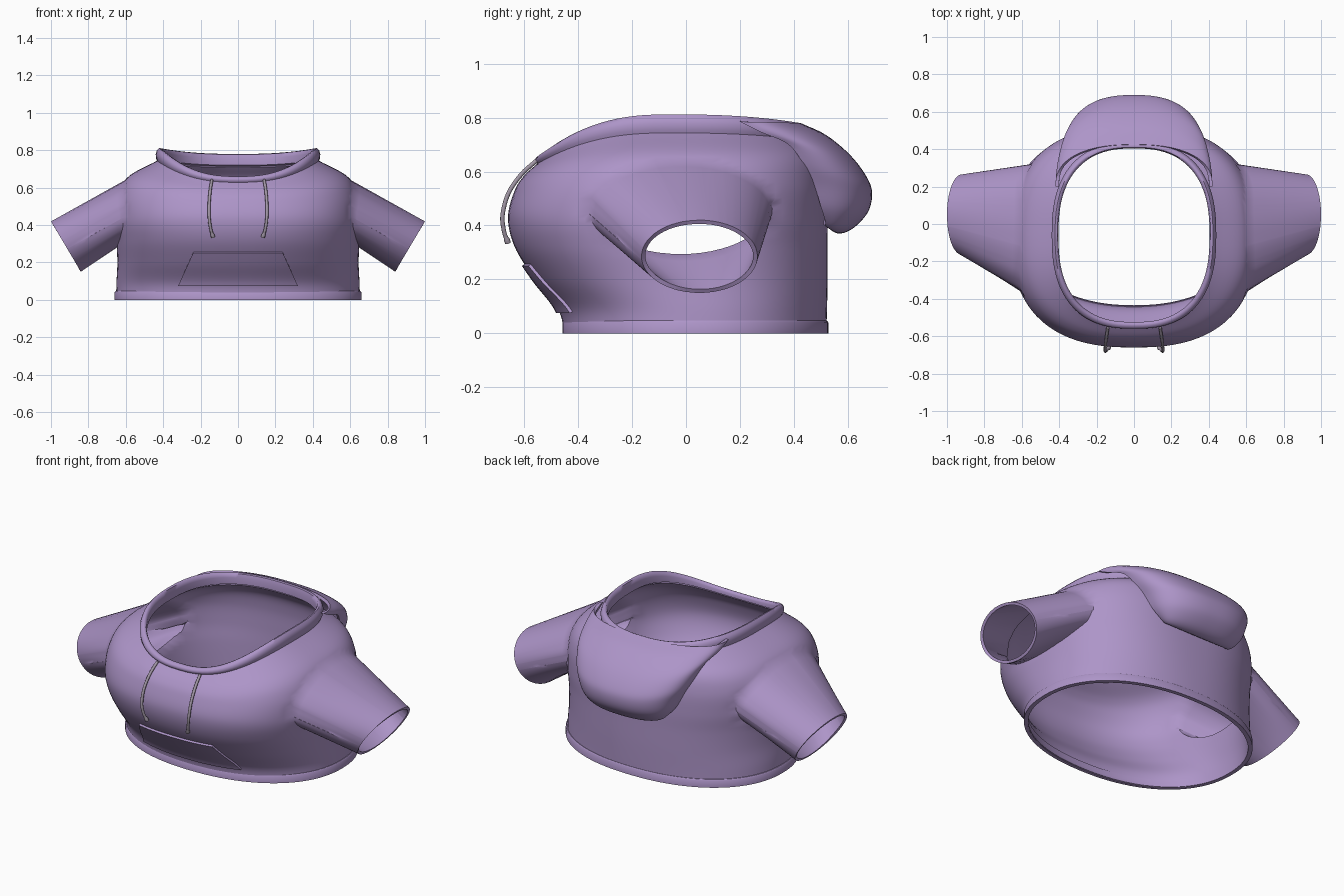
import bpy, bmesh, math
from mathutils import Vector
from mathutils.bvhtree import BVHTree

if "Cube" in bpy.data.objects:
    bpy.data.objects.remove(bpy.data.objects["Cube"])


def material(name, rgb):
    m = bpy.data.materials.new(name)
    m.diffuse_color = (*rgb, 1)
    m.use_nodes = True
    m.node_tree.nodes["Principled BSDF"].inputs["Base Color"].default_value = m.diffuse_color
    return m


cloth = material("purple_cloth", (0.42, 0.30, 0.58))
cord_mat = material("grey_cord", (0.36, 0.31, 0.38))


def spline(rows, t):
    """Catmull-Rom through rows of numbers, t in 0..1"""
    f = t * (len(rows) - 1)
    i = min(int(f), len(rows) - 2)
    f -= i
    b, c = rows[i], rows[i + 1]
    a = rows[i - 1] if i else [2 * p - q for p, q in zip(b, c)]
    d = rows[i + 2] if i + 2 < len(rows) else [2 * q - p for p, q in zip(b, c)]
    return [0.5 * (2 * q + (r - p) * f + (2 * p - 5 * q + 4 * r - s) * f * f
                   + (3 * q - p - 3 * r + s) * f ** 3) for p, q, r, s in zip(a, b, c, d)]


def sup(v, n):
    return math.copysign(abs(v) ** (2 / n), v)


def loft(bm, rings, closed=True):
    vs = [[bm.verts.new(p) for p in r] for r in rings]
    n = len(vs[0])
    for a, b in zip(vs, vs[1:]):
        for i in range(n if closed else n - 1):
            j = (i + 1) % n
            bm.faces.new((a[i], a[j], b[j], b[i]))
    return vs


def finish(name, bm, mat, thick=0, angle=40):
    me = bpy.data.meshes.new(name)
    bm.to_mesh(me)
    bm.free()
    ob = bpy.data.objects.new(name, me)
    bpy.context.collection.objects.link(ob)
    me.materials.append(mat)
    bpy.ops.object.select_all(action='DESELECT')
    bpy.context.view_layer.objects.active = ob
    ob.select_set(True)
    if thick:
        mod = ob.modifiers.new("thickness", 'SOLIDIFY')
        mod.thickness, mod.offset = thick, -1
        bpy.ops.object.modifier_apply(modifier=mod.name)
    bpy.ops.object.shade_smooth_by_angle(angle=math.radians(angle))
    return ob


# Torso levels: roundness, half width, front y, back y, z at front / side / back
LEVELS = [
    (2.2, .652, -.45, .520, 0, 0, 0),
    (2.2, .650, -.475, .523, .09, .09, .09),
    (2.3, .645, -.56, .525, .20, .20, .20),
    (2.4, .650, -.635, .525, .32, .32, .32),
    (2.5, .655, -.66, .525, .43, .43, .43),
    (2.5, .645, -.635, .520, .53, .56, .55),
    (2.5, .585, -.60, .495, .585, .66, .65),
    (2.5, .430, -.55, .430, .63, .745, .72)]
SEG = 96


def torso_ring(t, grow=0.0, lift=(0, 0, 0)):
    n, rx, yf, yb, zf, zs, zb = spline(LEVELS, t)
    zf, zs, zb = zf + lift[0], zs + lift[1], zb + lift[2]
    ring = []
    for i in range(SEG):
        a = 2 * math.pi * i / SEG
        c, s = math.cos(a), math.sin(a)
        z = zs + ((zf if s < 0 else zb) - zs) * s * s
        ring.append(((rx + grow) * sup(c, n),
                     (yf + yb) / 2 + ((yb - yf) / 2 + grow) * sup(s, n), z))
    return ring


# Torso with armholes cut out and sleeves grown from them
bm = bmesh.new()
loft(bm, [torso_ring(k / 46) for k in range(47)])
HY, HZ, RY, RZ = -.02, .46, .34, .18
for side in (1, -1):
    hole = [f for f in bm.faces if (c := f.calc_center_median()).x * side > .3
            and ((c.y - HY) / RY) ** 2 + ((c.z - HZ) / RZ) ** 2 < 1]
    inside = set(hole)
    rim = [v for v in {v for f in hole for v in f.verts}
           if any(f not in inside for f in v.link_faces)]
    bmesh.ops.delete(bm, geom=hole, context='FACES')

    def ang(v):
        return math.atan2((v.co.z - HZ) / RZ, (v.co.y - HY) / RY)
    rim.sort(key=ang)
    angles = [ang(v) for v in rim]
    for v, a in zip(rim, angles):
        v.co.y, v.co.z = HY + RY * math.cos(a), HZ + RZ * math.sin(a)
    m = len(rim)
    for _ in range(4):
        xs = [v.co.x for v in rim]
        for i, v in enumerate(rim):
            v.co.x = (xs[i - 1] + 2 * xs[i] + xs[(i + 1) % m]) / 4
    ends = [Vector((side * (.92 + .08 * math.sin(a)), .05 + .215 * math.cos(a),
                    .285 + .135 * math.sin(a))) for a in angles]
    prev = rim
    for k in range(1, 11):
        cur = [bm.verts.new(v.co.lerp(e, k / 10)) for v, e in zip(rim, ends)]
        for i in range(m):
            j = (i + 1) % m
            bm.faces.new((prev[i], prev[j], cur[j], cur[i]))
        prev = cur
bmesh.ops.recalc_face_normals(bm, faces=bm.faces)
bm.normal_update()
chest = min(bm.faces, key=lambda f: f.calc_center_median().y)
if chest.normal.y > 0:
    bmesh.ops.reverse_faces(bm, faces=bm.faces)
bvh = BVHTree.FromBMesh(bm)
finish("torso_and_sleeves", bm, cloth, .016)

# Hem band
bm = bmesh.new()
band = [(0, -.012), (0, .008), (.04, .008), (.047, .003), (.047, -.012), (0, -.012)]
loft(bm, [torso_ring(0, g, (z, z, z)) for z, g in band])
bmesh.ops.recalc_face_normals(bm, faces=bm.faces)
finish("hem_band", bm, cloth)

# Collar band around the neck opening: height fraction, outward offset
bm = bmesh.new()
prof = [(-.15, 0), (.15, .008), (.5, .010), (.8, .004), (1, -.008), (.95, -.02),
        (.6, -.026), (0, -.026), (-.15, 0)]
loft(bm, [torso_ring(1, g, (.03 * h, .067 * h, .06 * h)) for h, g in prof])
bmesh.ops.recalc_face_normals(bm, faces=bm.faces)
finish("collar", bm, cloth, angle=60)

# Hood lying on the back: edge x, y, z, then centre y, z
HOOD = [
    (.42, .20, .785, .425, .78), (.412, .28, .745, .52, .735), (.388, .38, .70, .61, .66),
    (.358, .44, .62, .67, .58), (.325, .475, .55, .69, .52), (.29, .50, .47, .675, .45),
    (.25, .515, .42, .62, .39), (.22, .515, .40, .565, .37), (.20, .505, .41, .52, .395)]
rings = []
for k in range(41):
    xe, ye, ze, yc, zc = spline(HOOD, k / 40)
    row = []
    for i in range(41):
        a = math.pi * i / 40
        b = sup(math.sin(a), 2.4)
        row.append((xe * sup(math.cos(a), 2.4), ye + (yc - ye) * b, ze + (zc - ze) * b))
    rings.append(row)
bm = bmesh.new()
loft(bm, rings, closed=False)
bm.normal_update()
if max(bm.faces, key=lambda f: f.calc_center_median().y).normal.y < 0:
    bmesh.ops.reverse_faces(bm, faces=bm.faces)
finish("hood", bm, cloth, .018)

# Front pocket following the belly
rings = []
for k in range(13):
    z = .075 + .175 * k / 12
    half = .32 - .08 * k / 12
    row = []
    for i in range(33):
        x = half * (i / 16 - 1)
        hit = bvh.ray_cast(Vector((x, -2, z)), Vector((0, 1, 0)))[0]
        row.append((x, (hit.y if hit else -.5) - .014, z))
    rings.append(row)
bm = bmesh.new()
loft(bm, rings, closed=False)
bm.normal_update()
if min(bm.faces, key=lambda f: f.calc_center_median().y).normal.y > 0:
    bmesh.ops.reverse_faces(bm, faces=bm.faces)
finish("front_pocket", bm, cloth, .02)

# Draw cords with thicker tips
CORD = [(.140, -.555, .64), (.148, -.61, .59), (.154, -.658, .52), (.154, -.68, .44),
        (.146, -.675, .38), (.133, -.66, .335)]
for side, label in ((1, "right"), (-1, "left")):
    bm = bmesh.new()
    rings = []
    for k in range(33):
        t = k / 32
        p = Vector(spline(CORD, t))
        d = (Vector(spline(CORD, min(t + .01, 1))) - Vector(spline(CORD, max(t - .01, 0)))).normalized()
        u = Vector((1, 0, 0)) - d * d.x
        u.normalize()
        w = d.cross(u)
        r = .011 if t > .92 else .008
        q = [p + r * (u * math.cos(a) + w * math.sin(a))
             for a in (2 * math.pi * i / 12 for i in range(12))]
        rings.append([(side * v.x, v.y, v.z) for v in q])
    vs = loft(bm, rings)
    bm.faces.new(vs[0])
    bm.faces.new(vs[-1])
    bmesh.ops.recalc_face_normals(bm, faces=bm.faces)
    finish(label + "_draw_cord", bm, cord_mat)
